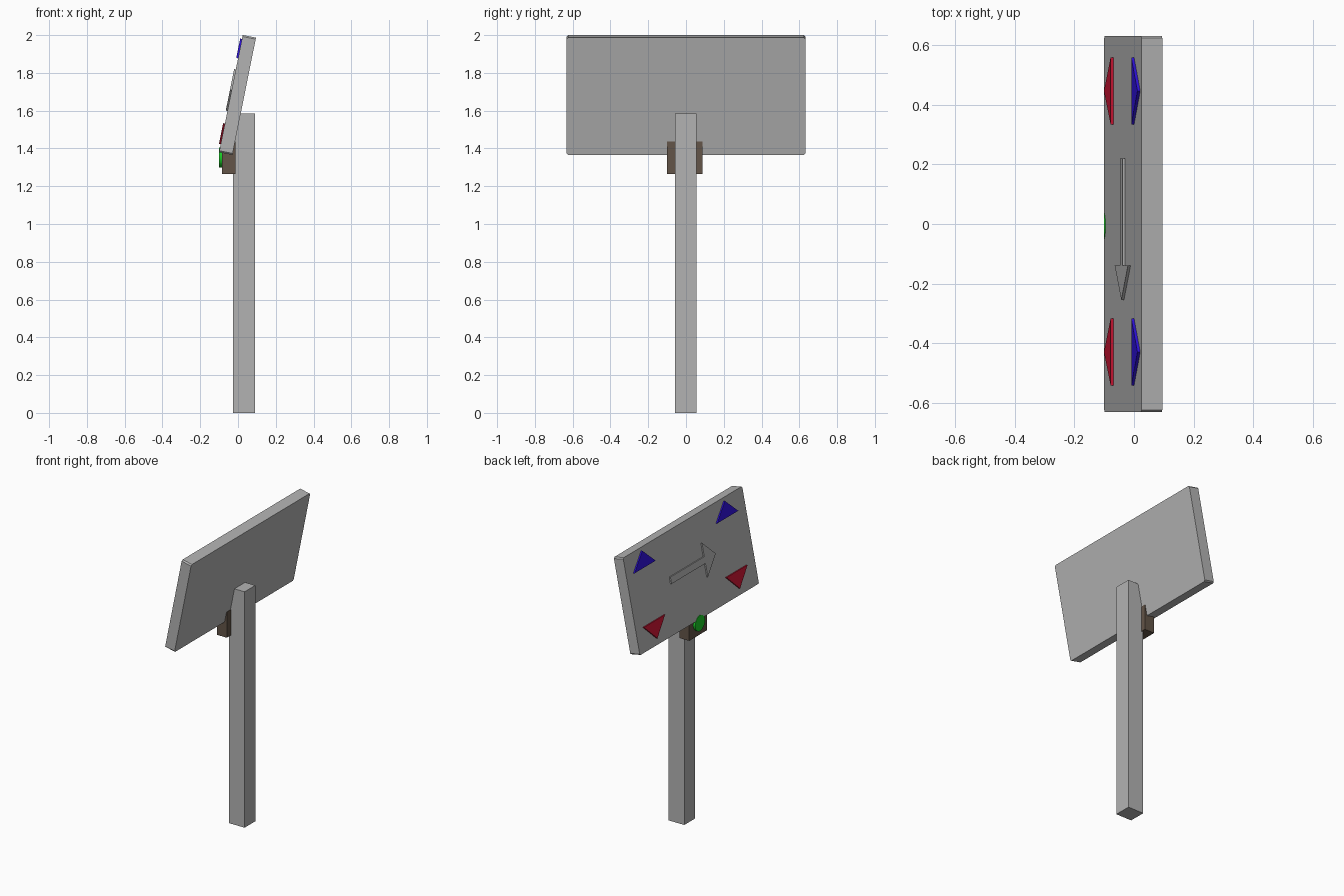
import bpy, bmesh, math
from mathutils import Vector

if "Cube" in bpy.data.objects:
    bpy.data.objects.remove(bpy.data.objects["Cube"])


def material(name, rgb):
    m = bpy.data.materials.new(name)
    m.diffuse_color = (*rgb, 1)
    m.use_nodes = True
    m.node_tree.nodes["Principled BSDF"].inputs["Base Color"].default_value = m.diffuse_color
    return m


GREY = material("grey", (0.45, 0.45, 0.45))
BROWN = material("dark brown", (0.125, 0.09, 0.065))
RED = material("red", (0.6, 0.007, 0.033))
BLUE = material("blue", (0.027, 0.005, 0.7))
GREEN = material("green", (0.01, 0.6, 0.02))


def prism(name, points, offset, mat):
    """Solid swept from a list of 3D points by an offset vector."""
    bm = bmesh.new()
    face = bm.faces.new([bm.verts.new(p) for p in points])
    out = bmesh.ops.extrude_face_region(bm, geom=[face])
    moved = [g for g in out["geom"] if isinstance(g, bmesh.types.BMVert)]
    bmesh.ops.translate(bm, verts=moved, vec=offset)
    bmesh.ops.recalc_face_normals(bm, faces=bm.faces[:])
    mesh = bpy.data.meshes.new(name)
    bm.to_mesh(mesh)
    bm.free()
    mesh.materials.append(mat)
    obj = bpy.data.objects.new(name, mesh)
    bpy.context.collection.objects.link(obj)
    return obj


def box(name, x0, x1, y0, y1, z0, z1, mat):
    base = [Vector(p) for p in ((x0, y0, z0), (x1, y0, z0), (x1, y1, z0), (x0, y1, z0))]
    return prism(name, base, Vector((0, 0, z1 - z0)), mat)


# Tilted frame of the board: y across, s up the slope, normal towards -x
TILT = math.radians(11.4)
UP = Vector((math.sin(TILT), 0, math.cos(TILT)))
OUT = Vector((-math.cos(TILT), 0, math.sin(TILT)))
ORIGIN = Vector((-0.10, 0, 1.38))


def plate(name, outline, depth, mat):
    pts = [ORIGIN + UP * s + Vector((0, y, 0)) for y, s in outline]
    return prism(name, pts, OUT * depth, mat)


# Post and control box
box("post", -0.026, 0.09, -0.058, 0.055, 0, 1.585, GREY)
box("control_box", -0.085, -0.013, -0.10, 0.087, 1.265, 1.437, BROWN)

# Round button
ring = [Vector((-0.085, -0.007 + 0.052 * math.cos(a), 1.352 + 0.052 * math.sin(a)))
        for a in (math.tau * i / 32 for i in range(32))]
button = prism("button", ring, Vector((-0.015, 0, 0)), GREEN)

# Board with slightly clipped corners
W, H, C = 0.632, 0.633, 0.008
plate("board", [(-W + C, 0), (W - C, 0), (W, C), (W, H - C),
                (W - C, H), (-W + C, H), (-W, H - C), (-W, C)], -0.0715, GREY)

# Up and down triangles at both ends
for side, yc in (("left", 0.447), ("right", -0.43)):
    for name, base, tip, mat in (("up", 0.507, 0.612, BLUE), ("down", 0.155, 0.043, RED)):
        plate(f"{name}_triangle_{side}",
              [(yc - 0.112, base), (yc + 0.112, base), (yc, tip)], 0.0095, mat)

# Arrow pointing towards -y
M, HW, SW = 0.335, 0.112, 0.022
plate("arrow", [(0.22, M - SW), (0.22, M + SW), (-0.14, M + SW), (-0.14, M + HW),
                (-0.255, M), (-0.14, M - HW), (-0.14, M - SW)], 0.009, GREY)
